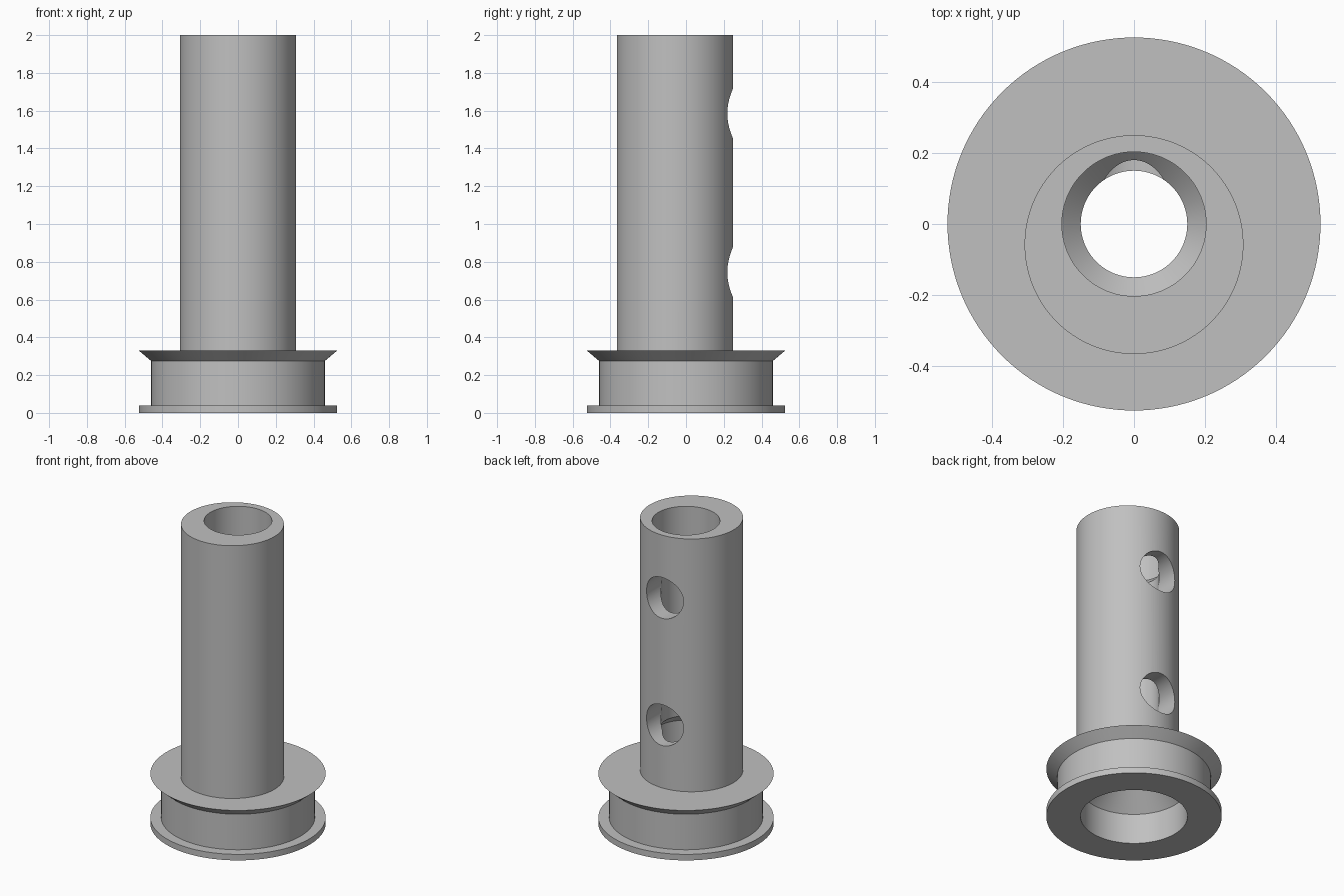
import bpy, bmesh, math
from mathutils import Matrix

cube = bpy.data.objects.get("Cube")
if cube:
    bpy.data.objects.remove(cube, do_unlink=True)

SEGMENTS = 128

grey = bpy.data.materials.new("plain_grey")
grey.use_nodes = True
grey.diffuse_color = (0.53, 0.53, 0.53, 1)
grey.node_tree.nodes["Principled BSDF"].inputs["Base Color"].default_value = grey.diffuse_color


def lathe(name, profile, matrix=Matrix()):
    """Closed solid turned about z from (radius, height) points, bottom to top."""
    bm = bmesh.new()
    rings = []
    for r, z in profile:
        ring = bmesh.ops.create_circle(bm, segments=SEGMENTS, radius=r,
                                       matrix=Matrix.Translation((0, 0, z)))
        rings.append(ring["verts"])
    for low, high in zip(rings, rings[1:]):
        for i in range(SEGMENTS):
            j = (i + 1) % SEGMENTS
            bm.faces.new((low[i], low[j], high[j], high[i]))
    bm.faces.new(rings[0])
    bm.faces.new(rings[-1])
    bmesh.ops.recalc_face_normals(bm, faces=bm.faces)
    bm.transform(matrix)
    mesh = bpy.data.meshes.new(name)
    bm.to_mesh(mesh)
    bm.free()
    mesh.materials.append(grey)
    obj = bpy.data.objects.new(name, mesh)
    bpy.context.collection.objects.link(obj)
    return obj


def combine(target, other, operation):
    """Apply a boolean and discard the helper solid."""
    mod = target.modifiers.new(operation.lower(), "BOOLEAN")
    mod.operation, mod.solver, mod.object = operation, "EXACT", other
    bpy.context.view_layer.objects.active = target
    bpy.ops.object.modifier_apply(modifier=mod.name)
    bpy.data.objects.remove(other, do_unlink=True)


# Grooved base with a flat lower flange and a flared upper flange
body = lathe("flanged_tube", [(0.525, 0), (0.525, 0.04), (0.46, 0.04),
                              (0.46, 0.275), (0.525, 0.33)])

# Tall tube, set off-centre toward the front
tube = lathe("tube", [(0.308, 0.325), (0.308, 2)], Matrix.Translation((0, -0.058, 0)))
combine(body, tube, "UNION")

# Stepped bore: wide mouth below, narrow throat in the middle
bore = lathe("bore", [(0.32, -0.1), (0.32, 0.2), (0.203, 0.317), (0.203, 0.587),
                      (0.15, 0.64), (0.15, 1.69), (0.203, 1.743), (0.203, 2.1)])
combine(body, bore, "DIFFERENCE")

# Two round side holes through the back wall
for height in (0.745, 1.585):
    turn = Matrix.Translation((0, 0, height)) @ Matrix.Rotation(-math.pi / 2, 4, "X")
    combine(body, lathe("side_hole", [(0.135, 0), (0.135, 0.6)], turn), "DIFFERENCE")

# Smooth walls, sharp rims
bpy.ops.object.select_all(action="DESELECT")
body.select_set(True)
bpy.context.view_layer.objects.active = body
bpy.ops.object.shade_smooth_by_angle(angle=math.radians(25))
